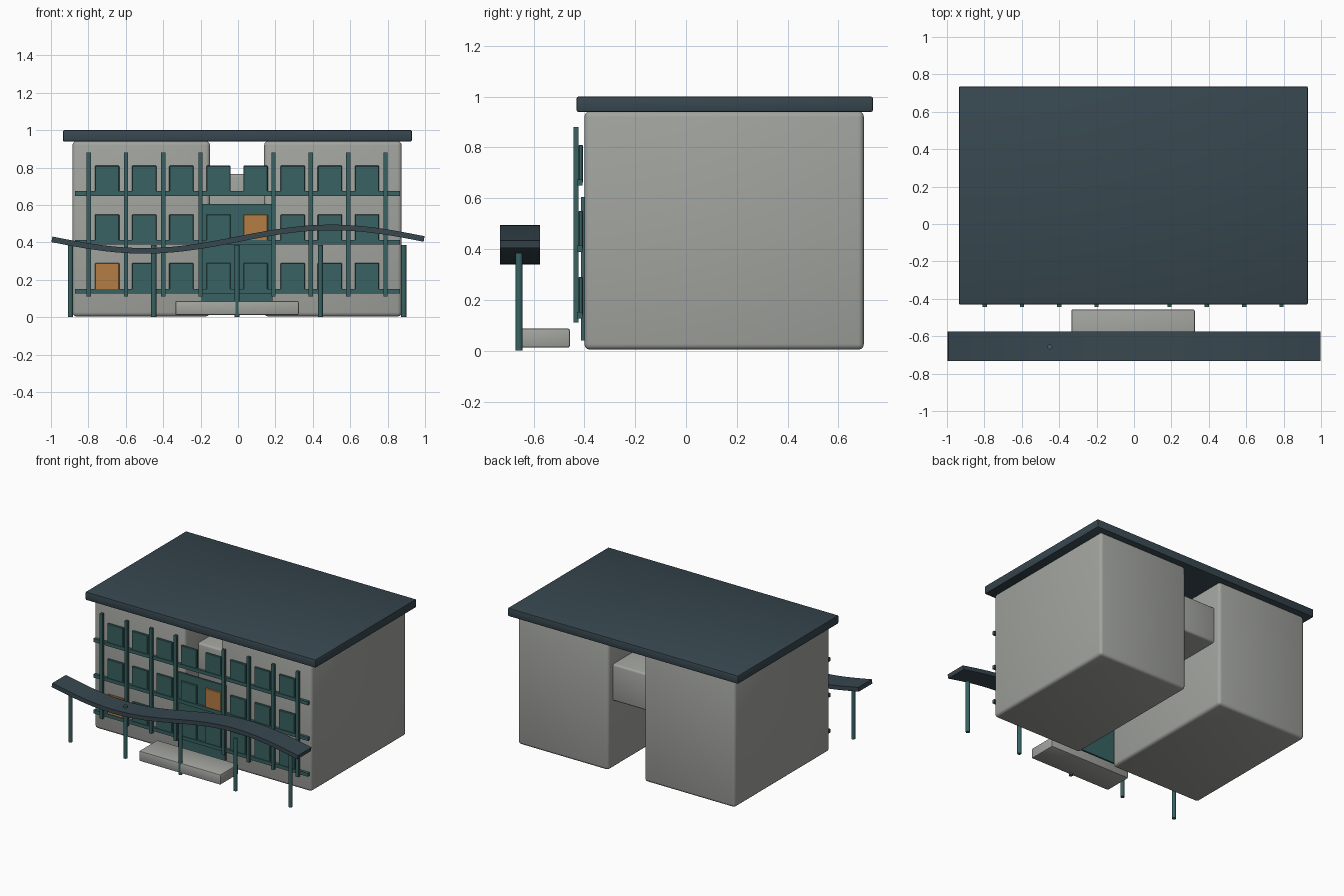
import bpy, bmesh, math

if "Cube" in bpy.data.objects:
    bpy.data.objects.remove(bpy.data.objects["Cube"])

CX = -0.005  # symmetry axis of the building


def material(name, r, g, b):
    def lin(c):
        c /= 255
        return c / 12.92 if c <= 0.04045 else ((c + 0.055) / 1.055) ** 2.4
    m = bpy.data.materials.new(name)
    m.diffuse_color = (lin(r), lin(g), lin(b), 1)
    m.use_nodes = True
    m.node_tree.nodes["Principled BSDF"].inputs["Base Color"].default_value = m.diffuse_color
    return m


CONCRETE = material("warm_grey_concrete", 162, 164, 159)
SLATE = material("dark_slate", 55, 71, 79)
TEAL = material("deep_teal", 56, 98, 98)
AMBER = material("lit_amber", 180, 125, 66)


def finish(name, bm, mat, bevel=0.0, segments=2):
    mesh = bpy.data.meshes.new(name)
    bmesh.ops.recalc_face_normals(bm, faces=bm.faces)
    bm.to_mesh(mesh)
    bm.free()
    mesh.materials.append(mat)
    ob = bpy.data.objects.new(name, mesh)
    bpy.context.collection.objects.link(ob)
    bpy.ops.object.select_all(action='DESELECT')
    bpy.context.view_layer.objects.active = ob
    ob.select_set(True)
    if bevel:
        mod = ob.modifiers.new("rounded_edges", 'BEVEL')
        mod.width, mod.segments = bevel, segments
        bpy.ops.object.modifier_apply(modifier=mod.name)
    bpy.ops.object.shade_smooth_by_angle(angle=math.radians(35))
    return ob


def box(name, x, y, z, mat, bevel=0.0, segments=2):
    """Box from (min, max) ranges on each axis."""
    bm = bmesh.new()
    bmesh.ops.create_cube(bm, size=1)
    for v in bm.verts:
        v.co = [r[0] if c < 0 else r[1] for c, r in zip(v.co, (x, y, z))]
    return finish(name, bm, mat, bevel, segments)


def around(c, half):
    return (c - half, c + half)


# Two wings, the bridge between them and the flat roof
for side, label in ((-1, "left"), (1, "right")):
    box(label + "_wing", around(CX + side * 0.5125, 0.3675), (-0.40, 0.70),
        (0.004, 0.942), CONCRETE, 0.022, 3)
box("bridge", around(CX, 0.17), (-0.245, 0.645), (0.495, 0.765), CONCRETE, 0.015, 3)
box("roof", around(CX + 0.002, 0.9325), (-0.43, 0.735), (0.94, 1.0), SLATE, 0.006)

# Entrance panel and front step
box("entrance_panel", around(CX, 0.19), (-0.413, -0.400), (0.04, 0.605), TEAL)
box("front_step", around(CX, 0.33), (-0.668, -0.457), (0.012, 0.087), CONCRETE, 0.008)

# Window grid, two of the panes are lit
for row, top in enumerate((0.29, 0.55, 0.81)):
    for col in range(8):
        lit = (row, col) in ((0, 0), (1, 4))
        box(f"window_{row}_{col}", around(CX + (col - 3.5) * 0.1985, 0.065),
            (-0.423, -0.406), (top - 0.15, top), AMBER if lit else TEAL, 0.003, 1)

# Facade rails and mullions
for i, z in enumerate((0.139, 0.401, 0.662)):
    box(f"rail_{i}", around(CX + 0.002, 0.869), (-0.428, -0.408), around(z, 0.0125), TEAL)
for side in (-1, 1):
    for i in range(4):
        box(f"mullion_{side}_{i}", around(CX + side * (0.195 + i * 0.1995), 0.0115),
            (-0.443, -0.424), (0.11, 0.88), TEAL)

# Wavy canopy
bm = bmesh.new()
N, HALF = 48, 0.015
rings = []
for i in range(N + 1):
    x = -0.995 + 1.99 * i / N
    z = 0.4175 + 0.0625 * math.sin(math.pi * x)
    slope = math.atan(0.0625 * math.pi * math.cos(math.pi * x))
    nx, nz = -math.sin(slope) * HALF, math.cos(slope) * HALF
    rings.append([bm.verts.new(p) for p in (
        (x - nx, -0.732, z - nz), (x - nx, -0.575, z - nz),
        (x + nx, -0.575, z + nz), (x + nx, -0.732, z + nz))])
for a, b in zip(rings, rings[1:]):
    for k in range(4):
        bm.faces.new((a[k], a[(k + 1) % 4], b[(k + 1) % 4], b[k]))
bm.faces.new(rings[0])
bm.faces.new(rings[-1])
finish("wavy_canopy", bm, SLATE)

# Canopy posts
for i in range(5):
    bm = bmesh.new()
    bmesh.ops.create_cone(bm, cap_ends=True, segments=12, radius1=0.014,
                          radius2=0.014, depth=0.385)
    bmesh.ops.translate(bm, verts=bm.verts,
                        vec=(CX + (i - 2) * 0.4455, -0.657, 0.1925))
    finish(f"canopy_post_{i}", bm, TEAL)
